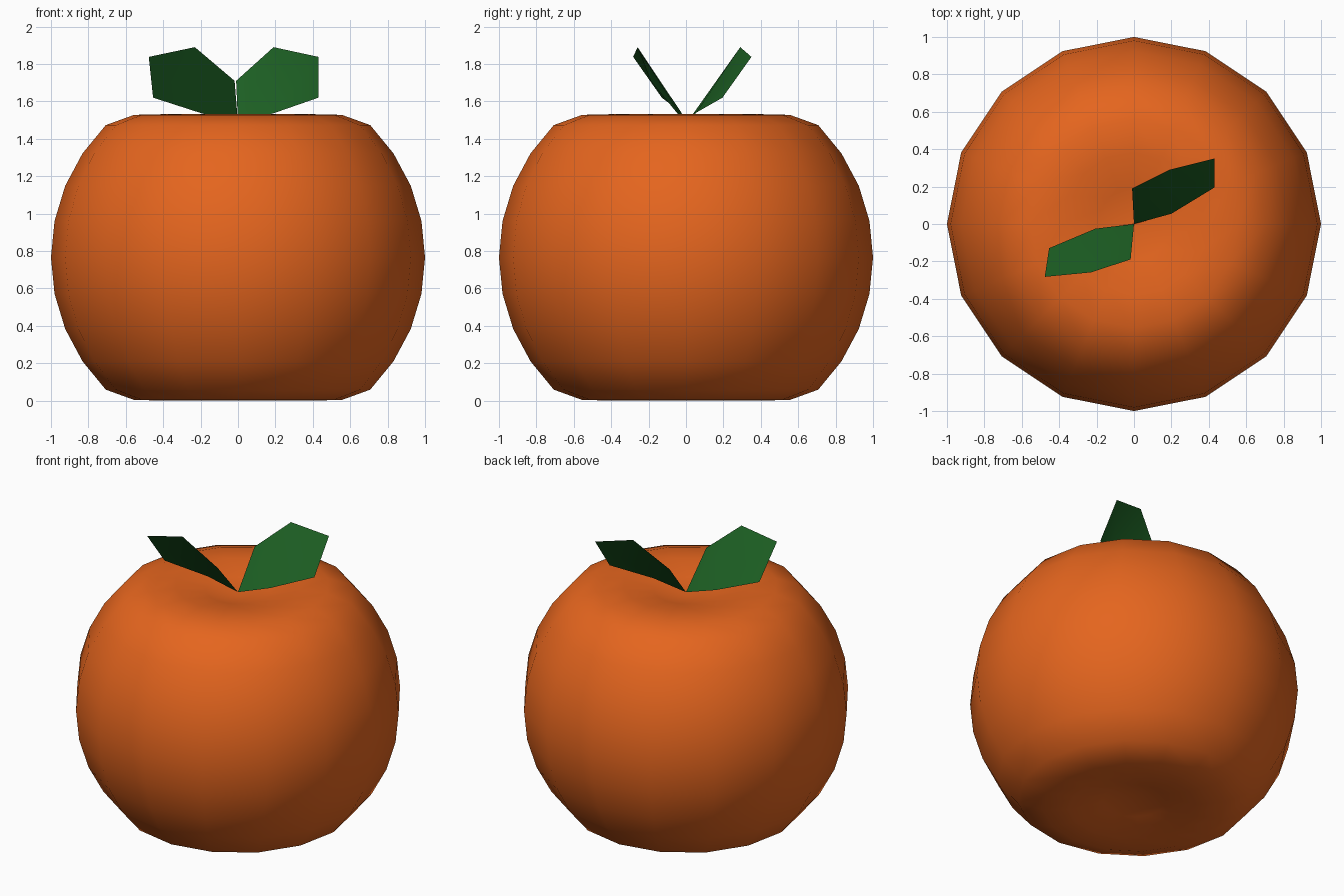
import bpy, bmesh, math
from mathutils import Matrix

if "Cube" in bpy.data.objects:
    bpy.data.objects.remove(bpy.data.objects["Cube"])


def material(name, color):
    m = bpy.data.materials.new(name)
    m.diffuse_color = (*color, 1)
    m.use_nodes = True
    m.node_tree.nodes["Principled BSDF"].inputs["Base Color"].default_value = m.diffuse_color
    return m


def finish(bm, name, mat):
    mesh = bpy.data.meshes.new(name)
    bm.to_mesh(mesh)
    bm.free()
    for p in mesh.polygons:
        p.use_smooth = True
    mesh.materials.append(mat)
    obj = bpy.data.objects.new(name, mesh)
    bpy.context.collection.objects.link(obj)
    return obj


orange = material("peel", (0.78, 0.13, 0.013))
green = material("leaf_green", (0.012, 0.115, 0.017))

# Fruit body: 16 x 16 sphere with the poles pushed in to form dimples
HALF = 0.766
pressed = {0.0: 0.69, 0.195: 0.725, 0.383: HALF, 0.556: 0.762}  # ring radius: height
bm = bmesh.new()
bmesh.ops.create_uvsphere(bm, u_segments=16, v_segments=16, radius=1)
for v in bm.verts:
    r = math.hypot(v.co.x, v.co.y)
    for ring, height in pressed.items():
        if abs(r - ring) < 0.01:
            v.co.z = math.copysign(height, v.co.z)
    v.co.z += HALF
finish(bm, "fruit_body", orange)

# Leaves: a bent two-quad sheet, the second turned to the other side
leaf = [(0, 0, 1.48), (0.20, 0.055, 1.54), (0.43, 0.195, 1.62),
        (-0.01, 0.19, 1.71), (0.19, 0.29, 1.89), (0.43, 0.35, 1.838)]
for name, turn in (("right_leaf", 0), ("left_leaf", 171.5)):
    bm = bmesh.new()
    v = [bm.verts.new(p) for p in leaf]
    for i in range(2):
        bm.faces.new((v[i], v[i + 1], v[i + 4], v[i + 3]))
    bmesh.ops.transform(bm, matrix=Matrix.Rotation(math.radians(turn), 4, 'Z'), verts=bm.verts)
    finish(bm, name, green)
